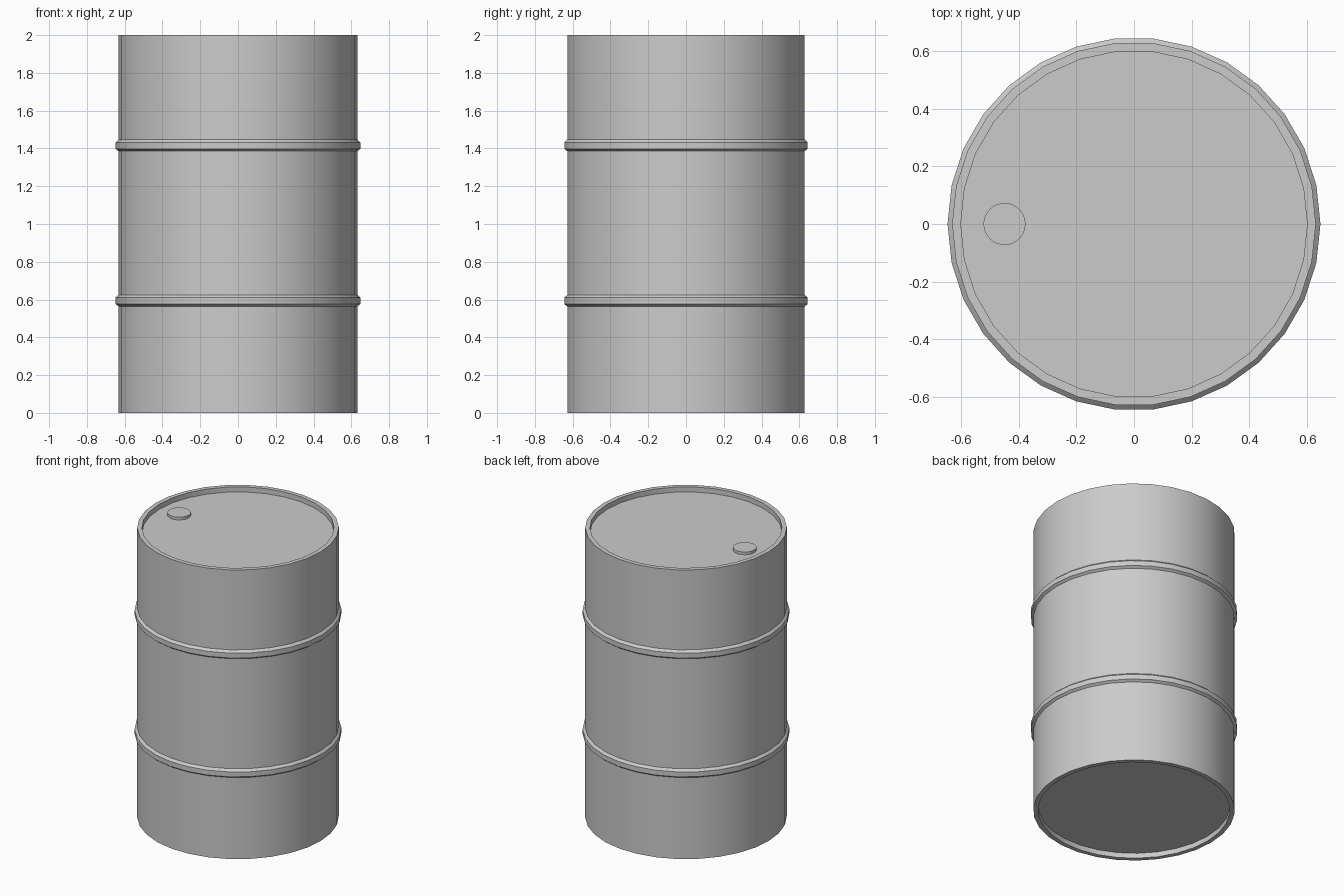
import bpy, bmesh, math

if "Cube" in bpy.data.objects:
    bpy.data.objects.remove(bpy.data.objects["Cube"])


def lathe(name, profile, sides, x=0.0):
    """Revolve a (radius, z) profile, listed bottom to top, around a vertical axis."""
    bm = bmesh.new()
    rings = []
    for r, z in profile:
        rings.append([bm.verts.new((r * math.cos(2 * math.pi * i / sides),
                                    r * math.sin(2 * math.pi * i / sides), z))
                      for i in range(sides)])
    for a, b in zip(rings, rings[1:]):
        for i in range(sides):
            j = (i + 1) % sides
            bm.faces.new((a[i], a[j], b[j], b[i]))
    bm.faces.new(rings[0][::-1])
    bm.faces.new(rings[-1])
    bmesh.ops.recalc_face_normals(bm, faces=bm.faces[:])
    mesh = bpy.data.meshes.new(name)
    bm.to_mesh(mesh)
    bm.free()
    ob = bpy.data.objects.new(name, mesh)
    ob.location.x = x
    bpy.context.collection.objects.link(ob)
    bpy.ops.object.select_all(action='DESELECT')
    ob.select_set(True)
    bpy.context.view_layer.objects.active = ob
    bpy.ops.object.shade_smooth_by_angle(angle=math.radians(30))
    return ob


R, R_IN, R_HOOP, RECESS = 0.632, 0.602, 0.648, 0.035


def hoop(z):
    """Raised rolling hoop profile centred at height z."""
    return [(R, z - 0.03), (R_HOOP, z - 0.018), (R_HOOP, z + 0.016), (R, z + 0.031)]


# Drum body with recessed ends and two hoops
lathe("drum_body",
      [(R_IN, RECESS), (R_IN, 0), (R, 0)] + hoop(0.594) + hoop(1.416)
      + [(R, 2), (R_IN, 2), (R_IN, 2 - RECESS)], 30)

# Filler cap on the lid
lathe("filler_cap", [(0.073, 1.96), (0.073, 1.984)], 32, x=-0.45)
